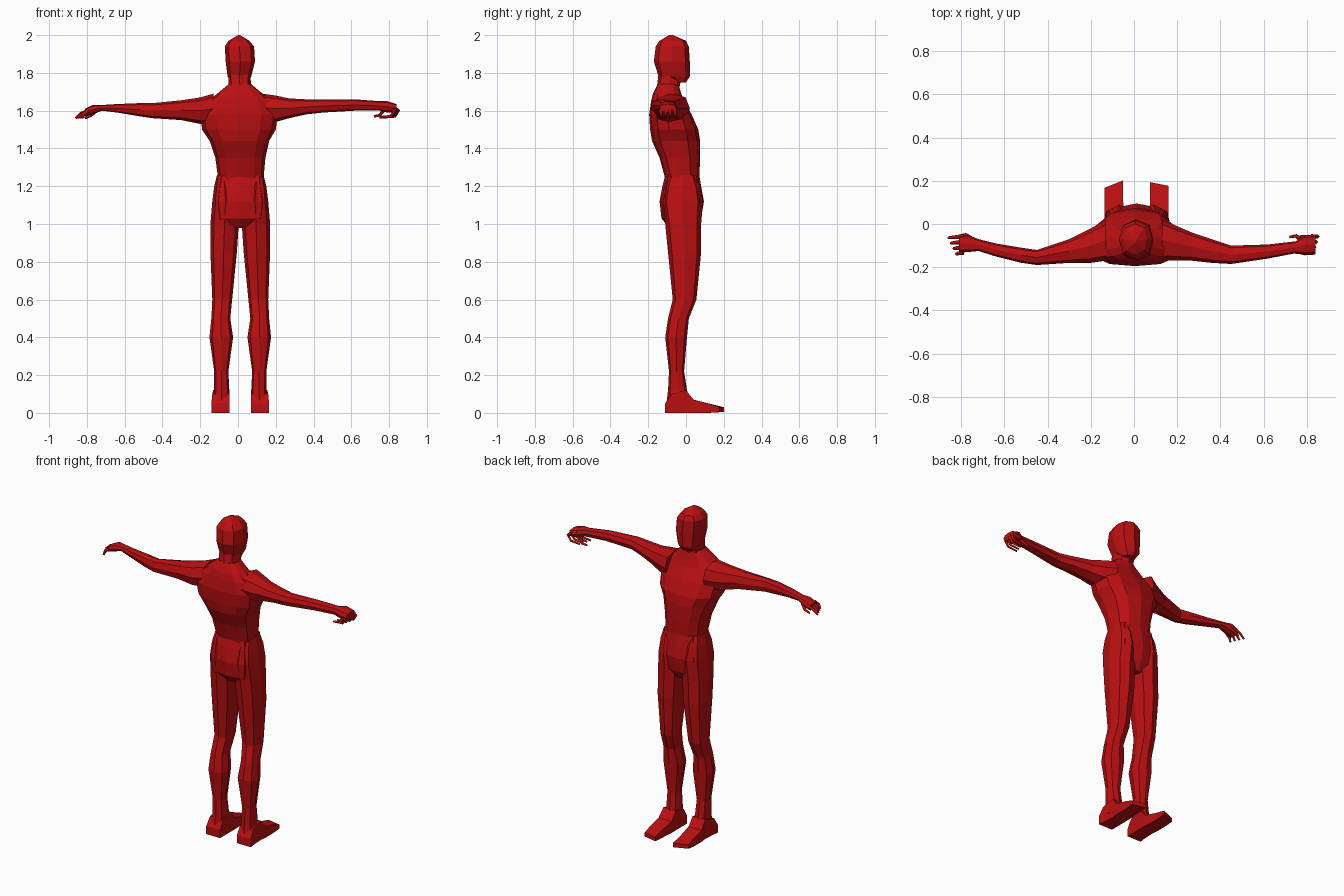
import bpy
import bmesh
import math

if "Cube" in bpy.data.objects:
    bpy.data.objects.remove(bpy.data.objects["Cube"], do_unlink=True)

UNIT = 0.01          # all tables below are in hundredths
MIDLINE = 1.2        # the body's plane of symmetry

# One flat colour for the whole figure
red = bpy.data.materials.new("deep_red")
red.use_nodes = True
colour = (0.5, 0.005, 0.006, 1)
red.diffuse_color = colour
red.node_tree.nodes["Principled BSDF"].inputs["Base Color"].default_value = colour


def place(axis, along, first, second):
    """Turn a station plus two cross-section coordinates into x, y, z."""
    if axis == "x":
        point = (along, first, second)
    elif axis == "y":
        point = (first, along, second)
    else:
        point = (first, second, along)
    return [value * UNIT for value in point]


def loft(name, axis, sections, sides=8, boxy=0.8, turn=0.0, wide=0.5, slant=0.0):
    """Skin rings given as (station, low a, high a, low b, high b)."""
    bm = bmesh.new()
    rings = []
    for index, (along, a_low, a_high, b_low, b_high) in enumerate(sections):
        a_mid, a_half = (a_low + a_high) / 2, (a_high - a_low) / 2
        b_mid = b_low + (b_high - b_low) * wide
        ring = []
        for step in range(sides):
            angle = math.tau * (step + turn) / sides
            c, s = math.cos(angle), math.sin(angle)
            c = math.copysign(abs(c) ** boxy, c) if abs(c) > UNIT else 0
            s = math.copysign(abs(s) ** boxy, s) if abs(s) > UNIT else 0
            reach = b_high - b_mid if s > 0 else b_mid - b_low
            shift = slant * c * a_half if index == len(sections) - 1 else 0
            ring.append(bm.verts.new(place(
                axis, along + shift, a_mid + c * a_half, b_mid + s * reach)))
        rings.append(ring)
    for lower, upper in zip(rings, rings[1:]):
        for step in range(sides):
            following = (step + 1) % sides
            bm.faces.new((lower[step], lower[following], upper[following], upper[step]))
    bm.faces.new(rings[0][::-1])
    bm.faces.new(rings[-1])
    bmesh.ops.recalc_face_normals(bm, faces=bm.faces)
    mesh = bpy.data.meshes.new(name)
    bm.to_mesh(mesh)
    bm.free()
    mesh.materials.append(red)
    part = bpy.data.objects.new(name, mesh)
    bpy.context.collection.objects.link(part)
    return part


def finger(name, points, thickness=1.1):
    """A thin angular digit following a bent path and tapering to its tip."""
    curve = bpy.data.curves.new(name, "CURVE")
    curve.dimensions = "3D"
    curve.bevel_depth = thickness * UNIT
    curve.bevel_resolution = 0
    curve.use_fill_caps = True
    spline = curve.splines.new("POLY")
    spline.points.add(len(points) - 1)
    for index, point in enumerate(points):
        spline.points[index].co = [value * UNIT for value in point] + [1]
        spline.points[index].radius = 1 - 0.4 * index / (len(points) - 1)
    curve.materials.append(red)
    part = bpy.data.objects.new(name, curve)
    bpy.context.collection.objects.link(part)


def mirrored(sections):
    """Reflect the x range of each section across the midline."""
    return [(along, 2 * MIDLINE - high, 2 * MIDLINE - low, b_low, b_high)
            for along, low, high, b_low, b_high in sections]


# Head, neck, trunk and pelvis
loft("head", "z", [
    (175, -3, 5, -7, 0),
    (178, -5.5, 7, -14.5, 2),
    (186, -6.5, 9, -17, 2),
    (194, -7, 8.5, -16, 1.5),
    (197, -5, 6, -14, 0),
    (200, 0, 1, -9, -7),
])
loft("neck", "z", [
    (164, -6, 8, -17, -1),
    (172, -5, 7, -15.5, -3.5),
    (180, -5, 6.5, -14.5, -2),
])
loft("trunk", "z", [
    (124, -10.5, 13.5, -11, 7),
    (135, -12, 14.5, -14, 7.5),
    (144, -15, 16.5, -18, 7.5),
    (150, -19, 20, -19, 6.5),
    (158, -20, 21, -19.5, 3),
    (165, -16, 18, -18.5, -1),
    (169, -11, 13, -17.5, -2.5),
    (174, -5, 7, -15, -4),
], sides=12, wide=0.4)
loft("pelvis", "z", [
    (98, -7, 9, -9, 5),
    (103, -12, 14.5, -13, 8),
    (112, -13, 15.5, -14, 9.5),
    (120, -12, 14, -12.5, 8),
    (126, -10.5, 13.5, -11, 7),
], boxy=0.6)

# Legs and wedge-shaped feet
leg = [
    (126, 7, 13.5, -9, 5),
    (120, 4, 15, -11.5, 7.5),
    (112, 2, 16, -13, 9),
    (100, 2, 17, -11, 8),
    (85, 3, 17, -9.5, 8),
    (60, 5.5, 16, -7, 5.5),
    (50, 6.5, 16.5, -9.5, 1.5),
    (40, 5, 17.5, -11, 0.5),
    (22, 7.5, 15, -9, -1),
    (12, 7, 15, -9.5, 0.5),
    (4, 7, 16, -10.5, 3),
]
foot = [
    (-11, 7, 16.5, 0, 5),
    (-8, 7, 16, 0, 10),
    (0, 7, 15.5, 0, 12),
    (4, 7, 16, 0, 7),
    (12, 7.5, 16, 0, 5),
    (18.5, 7.5, 16, 0.5, 3),
]
loft("left_leg", "z", leg)
loft("right_leg", "z", mirrored(leg))
loft("left_foot", "y", foot, sides=4, boxy=0, turn=0.5, slant=-0.2)
loft("right_foot", "y", mirrored(foot), sides=4, boxy=0, turn=0.5, slant=0.4)

# Arms with flattened palms, reaching sideways in slightly different poses
loft("left_arm", "x", [
    (13, -17, 2, 154, 169),
    (20, -17, -1, 154, 168),
    (27, -17, -4, 156, 166.5),
    (36, -18, -7, 158, 166),
    (45, -18.5, -10, 159, 166),
    (62, -16, -9.5, 160, 166),
    (75, -13.5, -8, 160, 165),
    (79, -14.5, -5, 159, 165),
    (84, -14, -5, 159, 163.5),
])
loft("right_arm", "x", [
    (-13, -17, 2, 153, 169),
    (-20, -18, -2, 153, 167),
    (-30, -18, -7, 155, 165.5),
    (-45, -19, -12, 156, 164),
    (-52, -18, -11, 157, 164),
    (-64, -15, -9, 159, 163.5),
    (-72, -12.5, -7, 160, 163),
    (-77, -13, -5, 158, 163),
    (-81, -13, -5, 157, 161),
])

# Left fingers curl under the palm, right fingers stay open
for index, label in enumerate(("index", "middle", "ring", "little")):
    y = -5.8 - 2.5 * index
    tip = 85 - index * 0.7
    finger("left_" + label + "_finger",
           [(tip - 3, y, 162), (tip, y, 160), (tip - 2, y, 157), (tip - 8, y, 156.5)])
    finger("right_" + label + "_finger",
           [(-79, y, 160), (-83 + index * 0.5, y - 0.3, 158.5),
            (-86 + index * 1.2, y - 0.6, 156)])
finger("left_thumb", [(77, -7, 160), (75, -5.5, 157.5), (72, -6, 157)])
finger("right_thumb", [(-75, -7, 160), (-78, -5, 157.5), (-81, -5.5, 156)])
